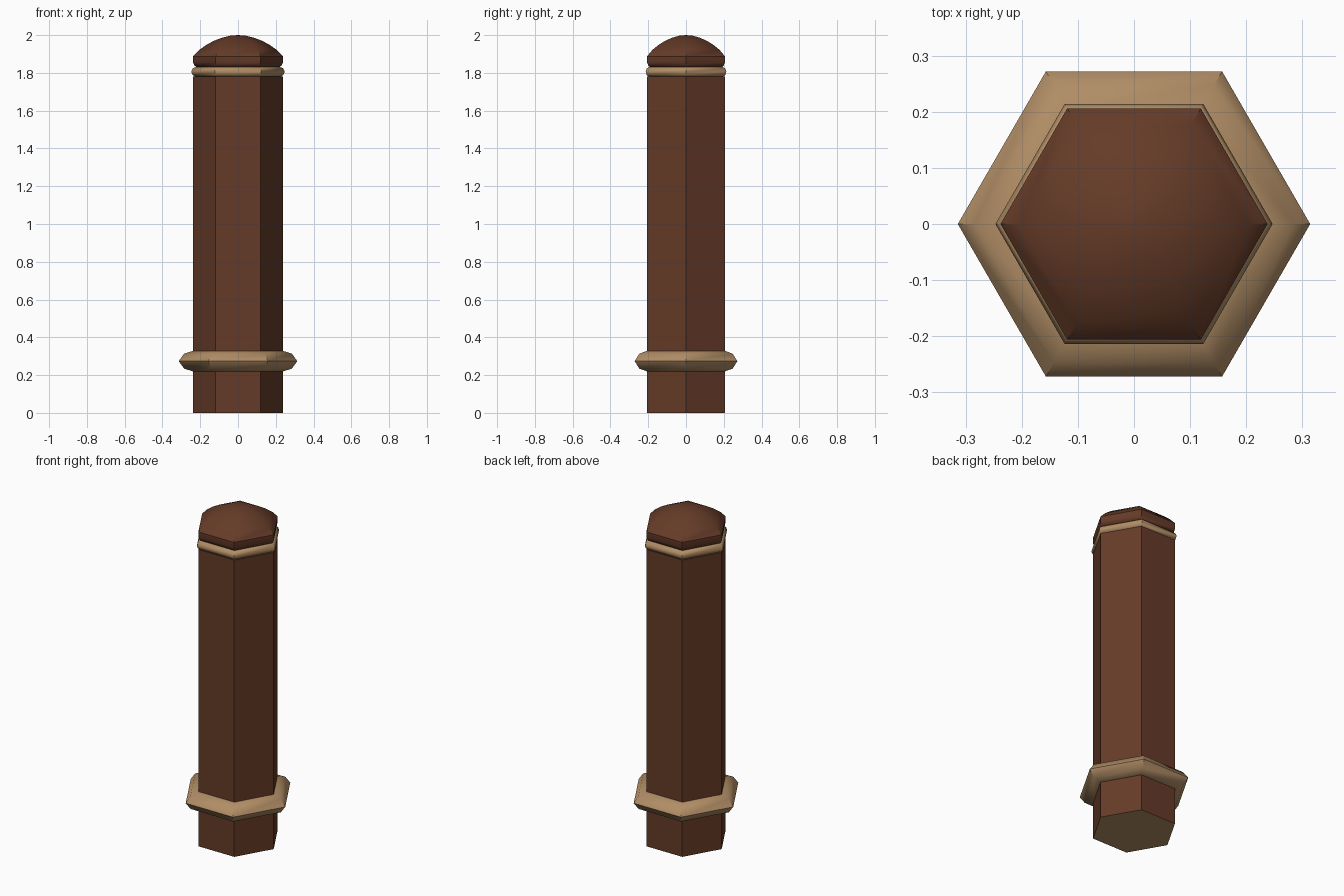
import bpy, bmesh, math

if "Cube" in bpy.data.objects:
    bpy.data.objects.remove(bpy.data.objects["Cube"])


def material(name, col):
    m = bpy.data.materials.new(name)
    m.diffuse_color = (*col, 1)
    m.use_nodes = True
    m.node_tree.nodes["Principled BSDF"].inputs["Base Color"].default_value = m.diffuse_color
    return m


wood = material("dark wood", (0.13, 0.044, 0.021))
tan = material("pale wood", (0.435, 0.265, 0.13))


def hex_lathe(name, profile, mats, angle=35):
    """Stack hexagonal rings (corner radius, z); radius 0 makes a point."""
    bm = bmesh.new()
    rings = []
    for r, z in profile:
        n = 6 if r > 0 else 1
        rings.append([bm.verts.new((r * math.cos(i * math.pi / 3),
                                    r * math.sin(i * math.pi / 3), z)) for i in range(n)])
    for a, b in zip(rings, rings[1:]):
        for i in range(6):
            j = (i + 1) % 6
            if len(b) == 1:
                bm.faces.new((a[i], a[j], b[0]))
            else:
                bm.faces.new((a[i], a[j], b[j], b[i]))
    for ring, flip in ((rings[0], True), (rings[-1], False)):
        if len(ring) == 6:
            bm.faces.new(ring[::-1] if flip else ring)
    bmesh.ops.recalc_face_normals(bm, faces=bm.faces)
    me = bpy.data.meshes.new(name)
    bm.to_mesh(me)
    bm.free()
    ob = bpy.data.objects.new(name, me)
    bpy.context.collection.objects.link(ob)
    for m in mats:
        me.materials.append(m)
    bpy.ops.object.select_all(action='DESELECT')
    ob.select_set(True)
    bpy.context.view_layer.objects.active = ob
    bpy.ops.object.shade_smooth_by_angle(angle=math.radians(angle))
    return ob


# Shaft, with a pale underside
shaft = hex_lathe("post_shaft", [(0.237, 0), (0.237, 1.782)], [wood, tan])
for p in shaft.data.polygons:
    if p.normal.z < -0.9:
        p.material_index = 1

# Wide lower collar
hex_lathe("lower_collar", [(0.232, 0.218), (0.285, 0.234), (0.314, 0.274),
                           (0.285, 0.314), (0.232, 0.33)], [tan], 50)

# Thin upper collar
hex_lathe("upper_collar", [(0.225, 1.78), (0.24, 1.788), (0.247, 1.806),
                           (0.24, 1.824), (0.22, 1.832)], [tan], 50)

# Domed cap
hex_lathe("domed_cap", [(0.215, 1.828), (0.23, 1.838), (0.238, 1.855), (0.238, 1.888),
                        (0.205, 1.922), (0.165, 1.95), (0.125, 1.971), (0.085, 1.986),
                        (0.04, 1.997), (0, 2.0)], [wood], 40)
